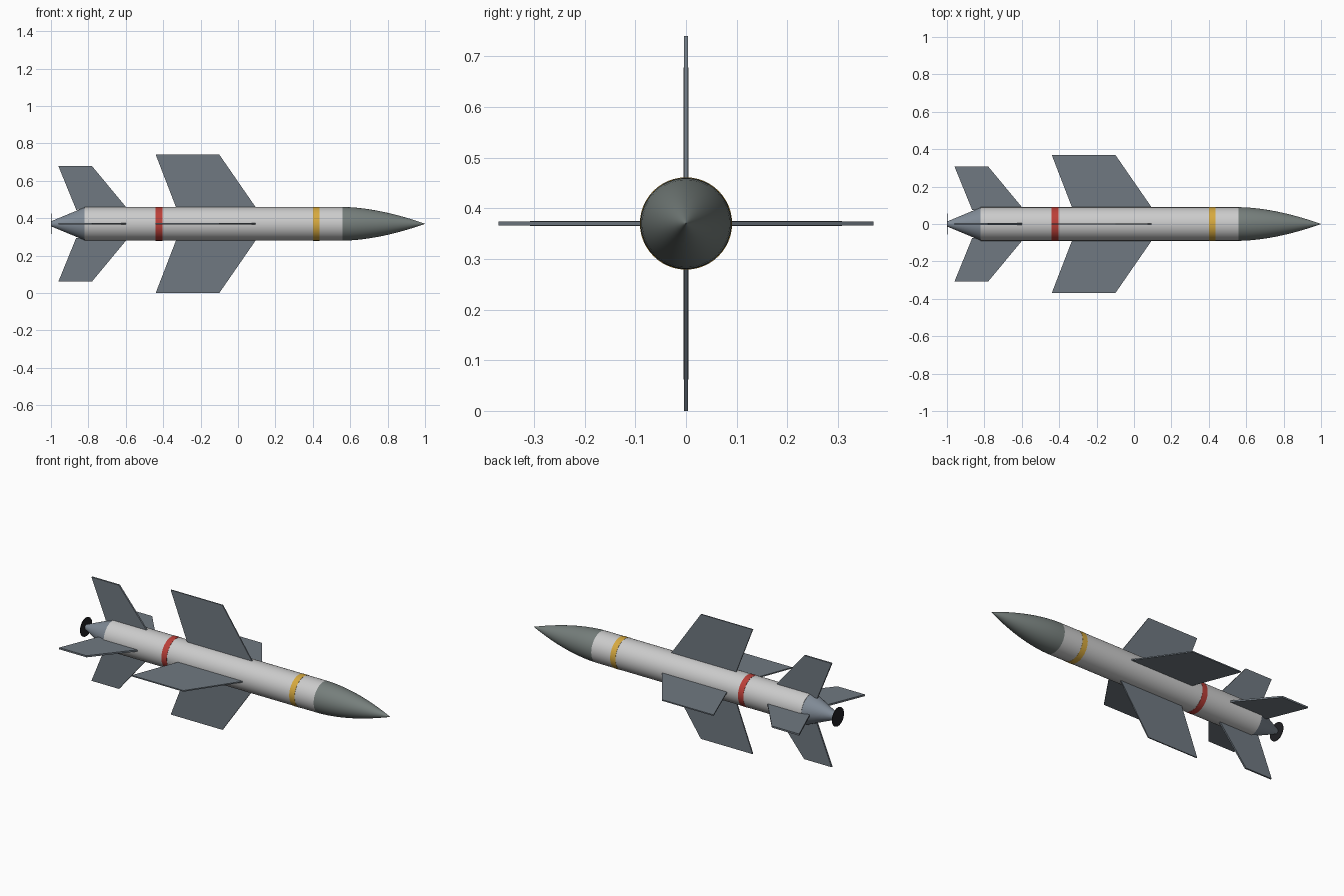
import bpy, bmesh
from math import pi, cos, sin
from mathutils import Matrix

if "Cube" in bpy.data.objects:
    bpy.data.objects.remove(bpy.data.objects["Cube"])

AXIS_Z = 0.37   # height of the centre line
SIDES = 48


def material(name, rgb):
    m = bpy.data.materials.new(name)
    m.diffuse_color = (*rgb, 1)
    m.use_nodes = True
    m.node_tree.nodes["Principled BSDF"].inputs["Base Color"].default_value = m.diffuse_color
    return m


WHITE = material("off_white", (0.66, 0.69, 0.66))
SLATE = material("slate", (0.16, 0.19, 0.22))
STEEL = material("steel", (0.22, 0.26, 0.31))
NOSE = material("nose_grey", (0.18, 0.21, 0.20))
RED = material("red", (0.5, 0.05, 0.04))
YELLOW = material("yellow", (0.68, 0.4, 0.05))
BLACK = material("black", (0.015, 0.015, 0.018))


def finish(name, bm, mat, smooth=False):
    bmesh.ops.recalc_face_normals(bm, faces=bm.faces)
    mesh = bpy.data.meshes.new(name)
    bm.to_mesh(mesh)
    bm.free()
    ob = bpy.data.objects.new(name, mesh)
    ob.location.z = AXIS_Z
    bpy.context.collection.objects.link(ob)
    mesh.materials.append(mat)
    if smooth:
        bpy.ops.object.select_all(action='DESELECT')
        ob.select_set(True)
        bpy.context.view_layer.objects.active = ob
        bpy.ops.object.shade_smooth_by_angle(angle=pi / 6)
    return ob


def lathe(name, profile, mat):
    """Revolve (x, radius) points about the x axis and cap both ends."""
    bm = bmesh.new()
    rings = []
    for x, r in profile:
        rings.append([bm.verts.new((x, r * cos(2 * pi * i / SIDES), r * sin(2 * pi * i / SIDES)))
                      for i in range(SIDES)])
    for a, b in zip(rings, rings[1:]):
        for i in range(SIDES):
            j = (i + 1) % SIDES
            bm.faces.new((a[i], a[j], b[j], b[i]))
    bm.faces.new(rings[0])
    bm.faces.new(rings[-1])
    return finish(name, bm, mat, True)


def fin_set(name, outline, thickness, mat):
    """Four flat fins from an (x, radius) outline, a quarter turn apart."""
    for k, side in enumerate(("top", "left", "bottom", "right")):
        bm = bmesh.new()
        face = bm.faces.new([bm.verts.new((x, -thickness / 2, r)) for x, r in outline])
        ext = bmesh.ops.extrude_face_region(bm, geom=[face])
        moved = [v for v in ext["geom"] if isinstance(v, bmesh.types.BMVert)]
        bmesh.ops.translate(bm, verts=moved, vec=(0, thickness, 0))
        bmesh.ops.rotate(bm, verts=bm.verts, matrix=Matrix.Rotation(k * pi / 2, 3, 'X'))
        finish(f"{name}_{side}", bm, mat)


# Body, ogive nose and tail cone
lathe("body", [(-0.82, 0.09), (0.56, 0.09)], WHITE)
nose = [(0.56 + 0.44 * t, max(0.0005, 0.09 * (1 - t ** 1.75)))
        for t in (i / 12 for i in range(13))]
lathe("nose_cone", nose, NOSE)
lathe("tail_cone", [(-0.998, 0.014), (-0.82, 0.088)], STEEL)

# Exhaust disc
lathe("exhaust_disc", [(-1.0, 0.055), (-0.997, 0.055)], BLACK)

# Painted bands
lathe("red_band", [(-0.44, 0.091), (-0.405, 0.091)], RED)
lathe("yellow_band", [(0.40, 0.091), (0.435, 0.091)], YELLOW)

# Main wings and tail fins
fin_set("main_wing", [(0.097, 0.085), (-0.10, 0.37), (-0.44, 0.37), (-0.33, 0.085)], 0.007, SLATE)
fin_set("tail_fin", [(-0.595, 0.085), (-0.78, 0.308), (-0.96, 0.308), (-0.865, 0.075)], 0.01, SLATE)
